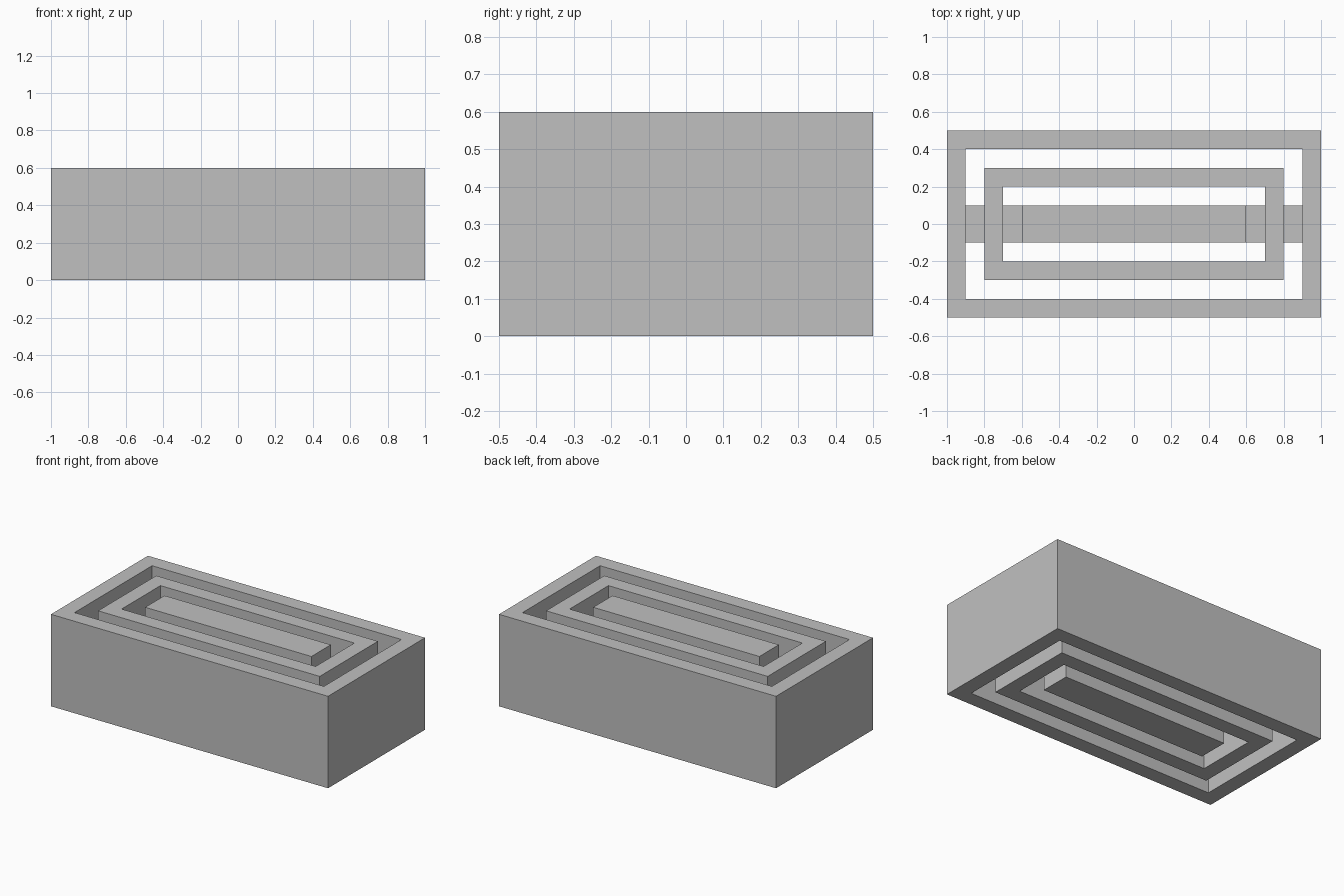
import bpy
import bmesh

default = bpy.data.objects.get("Cube")
if default:
    bpy.data.objects.remove(default, do_unlink=True)

HEIGHT = 0.6
WALL = 0.1

grey = bpy.data.materials.new("plain_grey")
grey.use_nodes = True
colour = (0.53, 0.53, 0.53, 1)
grey.diffuse_color = colour
grey.node_tree.nodes["Principled BSDF"].inputs["Base Color"].default_value = colour


def finish(name, bm):
    bmesh.ops.recalc_face_normals(bm, faces=bm.faces)
    mesh = bpy.data.meshes.new(name)
    bm.to_mesh(mesh)
    bm.free()
    mesh.materials.append(grey)
    obj = bpy.data.objects.new(name, mesh)
    bpy.context.collection.objects.link(obj)
    return obj


def rectangle(bm, hx, hy, z):
    return [bm.verts.new((sx * hx, sy * hy, z))
            for sx, sy in ((-1, -1), (1, -1), (1, 1), (-1, 1))]


def frame(name, hx, hy):
    """Open rectangular tube with mitred corners."""
    bm = bmesh.new()
    loops = [rectangle(bm, hx, hy, 0),
             rectangle(bm, hx, hy, HEIGHT),
             rectangle(bm, hx - WALL, hy - WALL, HEIGHT),
             rectangle(bm, hx - WALL, hy - WALL, 0)]
    for a, b in zip(loops, loops[1:] + loops[:1]):
        for i in range(4):
            j = (i + 1) % 4
            bm.faces.new((a[i], a[j], b[j], b[i]))
    # Merge the mitred end rings into flat, seamless rims
    rims = [f for f in bm.faces if abs(f.normal.z) > 0.5]
    return finish(name, bm)


def block(name, x0, x1, hy, z0, z1):
    bm = bmesh.new()
    bmesh.ops.create_cube(bm, size=1)
    for v in bm.verts:
        v.co.x = x1 if v.co.x > 0 else x0
        v.co.y = hy if v.co.y > 0 else -hy
        v.co.z = z1 if v.co.z > 0 else z0
    return finish(name, bm)


# Nested upright frames and solid core
frame("outer_frame", 1.0, 0.5)
frame("inner_frame", 0.8, 0.3)
block("core", -0.6, 0.6, 0.1, 0, HEIGHT)

# Bridges at mid height joining the core and frames at both ends
for side, s in (("left", 1), ("right", -1)):
    for part, x in (("inner", 0.6), ("outer", 0.8)):
        ends = sorted((s * x, s * (x + WALL)))
        block(f"{side}_{part}_bridge", *ends, 0.1, 0.2, 0.4)
